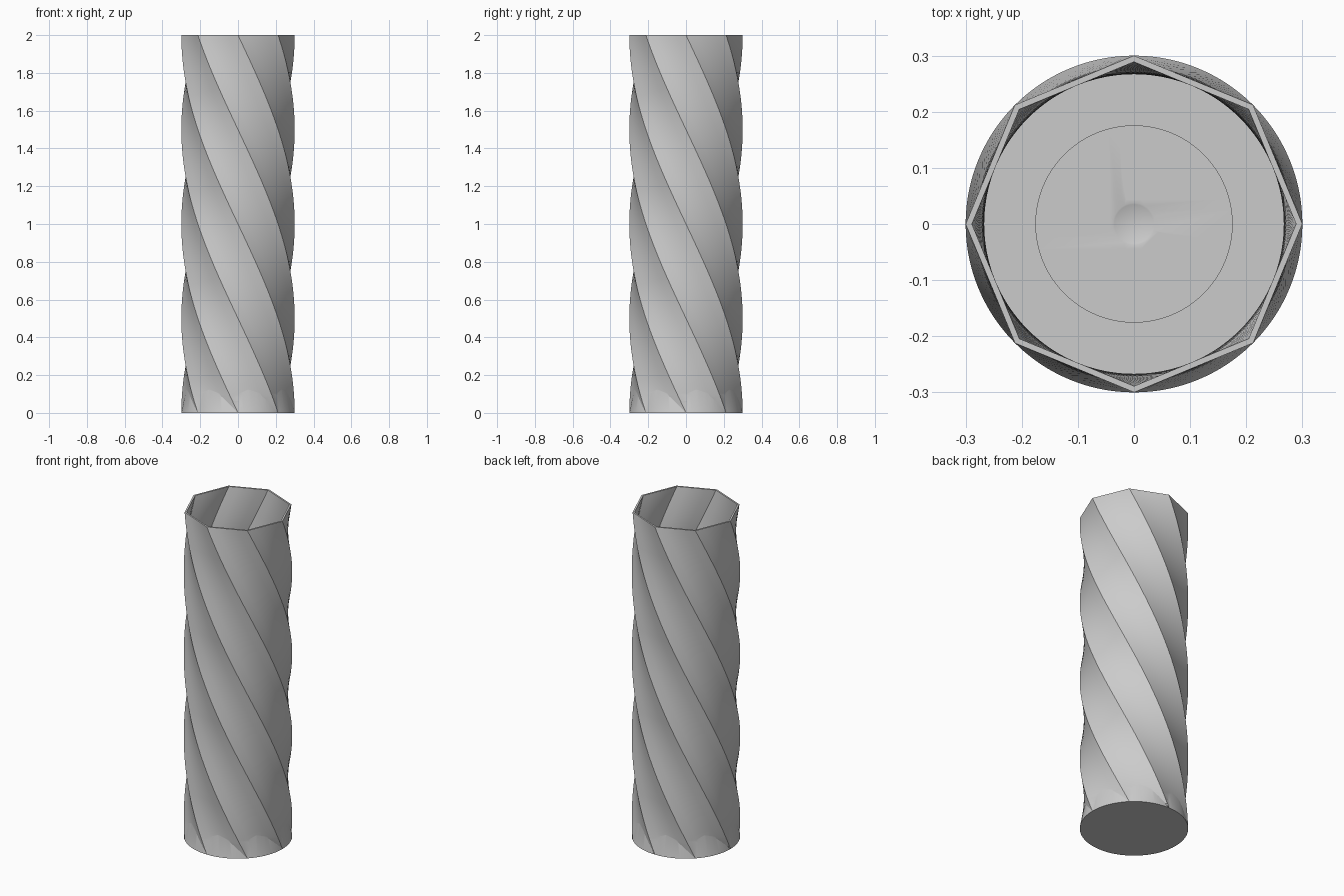
import bpy, bmesh, math
from mathutils import Vector, Matrix

cube = bpy.data.objects.get("Cube")
if cube:
    bpy.data.objects.remove(cube, do_unlink=True)

SIDES, SPLIT, HEIGHT, FLOOR = 8, 4, 2.0, 0.128
OUTER, INNER = 0.30, 0.289

grey = bpy.data.materials.new("plain grey")
grey.use_nodes = True
grey.diffuse_color = (0.6, 0.6, 0.6, 1)
grey.node_tree.nodes["Principled BSDF"].inputs["Base Color"].default_value = (0.6, 0.6, 0.6, 1)


def make_object(name, bm):
    bmesh.ops.recalc_face_normals(bm, faces=bm.faces)
    mesh = bpy.data.meshes.new(name)
    bm.to_mesh(mesh)
    bm.free()
    mesh.materials.append(grey)
    obj = bpy.data.objects.new(name, mesh)
    bpy.context.collection.objects.link(obj)
    return obj


def octagon_ring(bm, radius, z):
    """Octagon turned clockwise by a quarter turn per unit of height."""
    turn = -math.pi / 2 * z
    corners = [Vector((radius * math.cos(turn + math.tau * i / SIDES),
                       radius * math.sin(turn + math.tau * i / SIDES), z))
               for i in range(SIDES)]
    return [bm.verts.new(corners[i].lerp(corners[(i + 1) % SIDES], k / SPLIT))
            for i in range(SIDES) for k in range(SPLIT)]


def cone(name, r1, r2, z1, z2, segments=128):
    bm = bmesh.new()
    bmesh.ops.create_cone(bm, cap_ends=True, segments=segments, radius1=r1, radius2=r2,
                          depth=z2 - z1, matrix=Matrix.Translation((0, 0, (z1 + z2) / 2)))
    return make_object(name, bm)


# Twisted wall: up the outside, over the rim, down the inside to the floor
bm = bmesh.new()
steps = 96
rings = [octagon_ring(bm, OUTER, HEIGHT * i / steps) for i in range(steps + 1)]
rings += [octagon_ring(bm, INNER, HEIGHT + (FLOOR - HEIGHT) * i / steps) for i in range(steps + 1)]
for low, high in zip(rings, rings[1:]):
    for i in range(len(low)):
        j = (i + 1) % len(low)
        bm.faces.new((low[i], low[j], high[j], high[i]))
bm.faces.new(rings[0])
bm.faces.new(rings[-1])
vase = make_object("twisted_vase", bm)


def combine(tool, operation):
    tool.hide_render = True
    mod = vase.modifiers.new(operation.lower(), 'BOOLEAN')
    mod.operation, mod.solver, mod.object = operation, 'EXACT', tool
    bpy.context.view_layer.objects.active = vase
    bpy.ops.object.modifier_apply(modifier=mod.name)
    bpy.data.objects.remove(tool, do_unlink=True)


# Round foot that tapers into the flat sides
combine(cone("round_foot", 0.3, 0.2765, 0, 0.125), 'UNION')

# Recess in the floor
RECESS = 0.055
combine(cone("recess_cutter", 0.175, 0.175, RECESS, 0.3, 96), 'DIFFERENCE')

# Four drains sloping outwards to holes in the foot
for i in range(4):
    bm = bmesh.new()
    bmesh.ops.create_cone(bm, cap_ends=True, segments=32, radius1=0.025, radius2=0.025, depth=0.4)
    place = (Matrix.Rotation(math.pi / 2 * i, 4, 'Z') @ Matrix.Translation((0, 0, 0.083))
             @ Matrix.Rotation(math.pi / 2 + math.atan(0.16), 4, 'Y')
             @ Matrix.Translation((0, 0, 0.2)))
    bm.transform(place)
    combine(make_object("drain_cutter", bm), 'DIFFERENCE')

# Shallow dish where the drains meet
bm = bmesh.new()
bmesh.ops.create_uvsphere(bm, u_segments=96, v_segments=96, radius=0.12,
                          matrix=Matrix.Translation((0, 0, RECESS + 0.114)))
combine(make_object("dish_cutter", bm), 'DIFFERENCE')

bpy.ops.object.select_all(action='DESELECT')
vase.select_set(True)
bpy.context.view_layer.objects.active = vase
bpy.ops.object.shade_smooth_by_angle(angle=math.radians(20))
